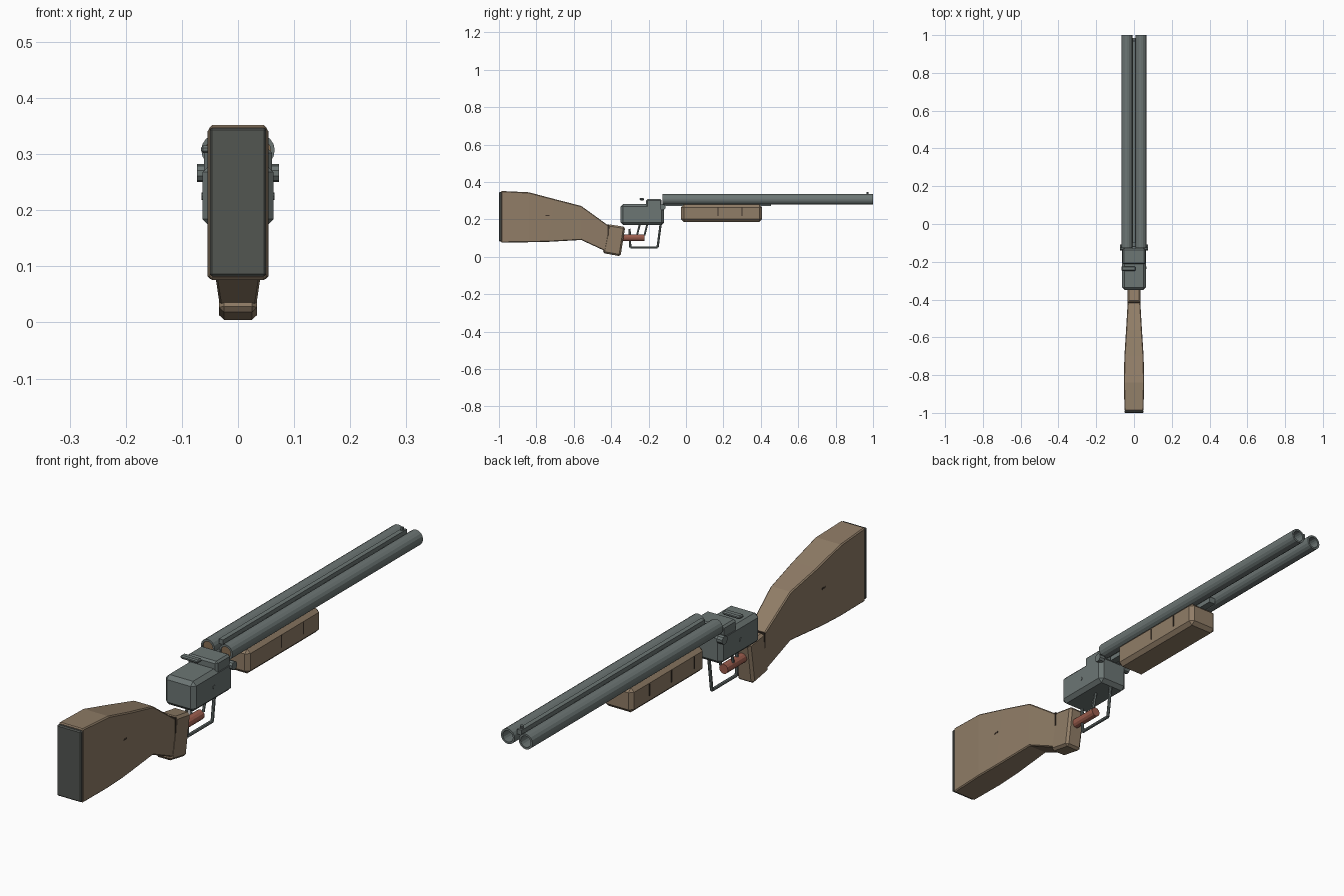
import bpy, bmesh, math
from mathutils import Vector

if "Cube" in bpy.data.objects:
    bpy.data.objects.remove(bpy.data.objects["Cube"])


def material(name, rgb):
    m = bpy.data.materials.new(name)
    m.diffuse_color = (*rgb, 1)
    m.use_nodes = True
    m.node_tree.nodes["Principled BSDF"].inputs["Base Color"].default_value = m.diffuse_color
    return m


STEEL = material("grey steel", (0.15, 0.18, 0.175))
WOOD = material("brown wood", (0.28, 0.205, 0.135))
DARK = material("dark rubber", (0.085, 0.092, 0.083))
GROOVE = material("dark groove", (0.05, 0.035, 0.025))
COPPER = material("red copper", (0.33, 0.11, 0.075))
BRASS = material("dull brass", (0.25, 0.16, 0.09))


def finish(name, bm, mat, bevel=0):
    bmesh.ops.recalc_face_normals(bm, faces=bm.faces)
    me = bpy.data.meshes.new(name)
    bm.to_mesh(me)
    bm.free()
    me.materials.append(mat)
    ob = bpy.data.objects.new(name, me)
    bpy.context.collection.objects.link(ob)
    if bevel:
        mod = ob.modifiers.new("bevel", 'BEVEL')
        mod.width, mod.segments = bevel, 1
    return ob


def loft(name, sections, mat, bevel=0):
    """Rectangular sections: y_top, z_top, y_bottom, z_bottom, half width top, half width bottom."""
    bm = bmesh.new()
    rings = []
    for yt, zt, yb, zb, wt, wb in sections:
        rings.append([bm.verts.new(p) for p in
                      ((-wb, yb, zb), (wb, yb, zb), (wt, yt, zt), (-wt, yt, zt))])
    for a, b in zip(rings, rings[1:]):
        for i in range(4):
            j = (i + 1) % 4
            bm.faces.new((a[i], a[j], b[j], b[i]))
    bm.faces.new(rings[0])
    bm.faces.new(rings[-1])
    return finish(name, bm, mat, bevel)


def box(name, x, y, z, mat, bevel=0):
    bm = bmesh.new()
    bmesh.ops.create_cube(bm, size=1)
    for v in bm.verts:
        v.co = Vector([(r[0] + r[1]) / 2 + c * (r[1] - r[0])
                       for r, c in zip((x, y, z), v.co)])
    return finish(name, bm, mat, bevel)


def rod(name, a, b, r, mat, sides=8):
    a, b = Vector(a), Vector(b)
    bm = bmesh.new()
    bmesh.ops.create_cone(bm, cap_ends=True, segments=sides, radius1=r, radius2=r,
                          depth=(b - a).length)
    rot = (b - a).to_track_quat('Z', 'Y')
    for v in bm.verts:
        v.co = rot @ v.co + (a + b) / 2
    return finish(name, bm, mat)


def tube(name, x, z, y0, y1, outer, inner, mat, sides=16):
    bm = bmesh.new()
    rings = [[bm.verts.new((x + r * math.cos(t), y, z + r * math.sin(t)))
              for t in (2 * math.pi * i / sides for i in range(sides))]
             for r, y in ((outer, y0), (outer, y1), (inner, y1), (inner, y0))]
    for k in range(4):
        a, b = rings[k], rings[(k + 1) % 4]
        for i in range(sides):
            j = (i + 1) % sides
            bm.faces.new((a[i], a[j], b[j], b[i]))
    return finish(name, bm, mat)


# Shoulder stock, grip and butt plate
loft("stock", [(-0.988, 0.352, -0.988, 0.076, 0.05, 0.05),
               (-0.84, 0.345, -0.84, 0.078, 0.054, 0.054),
               (-0.70, 0.308, -0.74, 0.08, 0.051, 0.051),
               (-0.56, 0.272, -0.56, 0.09, 0.042, 0.042),
               (-0.405, 0.16, -0.43, 0.03, 0.033, 0.033)], WOOD, 0.004)
loft("grip", [(-0.415, 0.174, -0.445, 0.02, 0.035, 0.034),
              (-0.325, 0.16, -0.35, 0.003, 0.035, 0.034)], WOOD, 0.009)
box("butt_plate", (-0.05, 0.05), (-1.0, -0.985), (0.082, 0.347), DARK, 0.004)
box("grip_band", (-0.0355, 0.0355), (-0.419, -0.413), (0.115, 0.172), GROOVE)
box("stock_mark", (-0.0525, 0.0525), (-0.75, -0.73), (0.218, 0.224), GROOVE)

# Receiver with a raised breech block and a side lever
box("receiver", (-0.063, 0.063), (-0.35, -0.117), (0.17, 0.282), STEEL, 0.014)
box("breech_block", (-0.061, 0.061), (-0.213, -0.13), (0.25, 0.309), STEEL, 0.007)
box("lever", (-0.066, 0.008), (-0.248, -0.224), (0.302, 0.315), STEEL, 0.004)
for s in (-1, 1):
    rod("hinge_pin", (s * 0.05, -0.125, 0.266), (s * 0.073, -0.125, 0.266), 0.016, STEEL, 10)
    rod("receiver_screw", (s * 0.06, -0.232, 0.225), (s * 0.065, -0.232, 0.225), 0.007, STEEL, 8)

# Twin barrels with loaded shell bases
for s in (-1, 1):
    tube("barrel", s * 0.037, 0.307, -0.126, 1.0, 0.0285, 0.021, STEEL)
    rod("shell_base", (s * 0.037, -0.122, 0.307), (s * 0.037, -0.05, 0.307), 0.021, BRASS, 16)
box("top_rib", (-0.009, 0.009), (-0.10, 0.985), (0.318, 0.336), STEEL)
box("lower_rib", (-0.014, 0.014), (-0.12, 0.455), (0.272, 0.295), STEEL)
rod("front_bead", (0, 0.97, 0.33), (0, 0.97, 0.347), 0.006, STEEL, 8)

# Fore-end with vertical grooves on both sides
box("fore_end", (-0.06, 0.06), (-0.026, 0.406), (0.187, 0.279), WOOD, 0.014)
for y in (0.035, 0.17, 0.30):
    for s in (-1, 1):
        if y < 0.1 and s > 0:
            continue
        x0, x1 = sorted((s * 0.059, s * 0.061))
        box("fore_end_groove", (x0, x1), (y - 0.002, y + 0.003), (0.218, 0.263), GROOVE)

# Trigger guard and twin triggers
guard = [(-0.302, 0.15), (-0.298, 0.05), (-0.152, 0.05), (-0.135, 0.18)]
for (ya, za), (yb, zb) in zip(guard, guard[1:]):
    rod("trigger_guard", (0, ya, za), (0, yb, zb), 0.006, STEEL)
for x, y in ((-0.012, -0.262), (0.012, -0.222)):
    rod("trigger", (x, y, 0.115), (x, y + 0.016, 0.178), 0.005, STEEL, 6)

# Copper cylinder in front of the grip
rod("copper_cylinder", (0, -0.345, 0.102), (0, -0.222, 0.102), 0.018, COPPER, 12)
